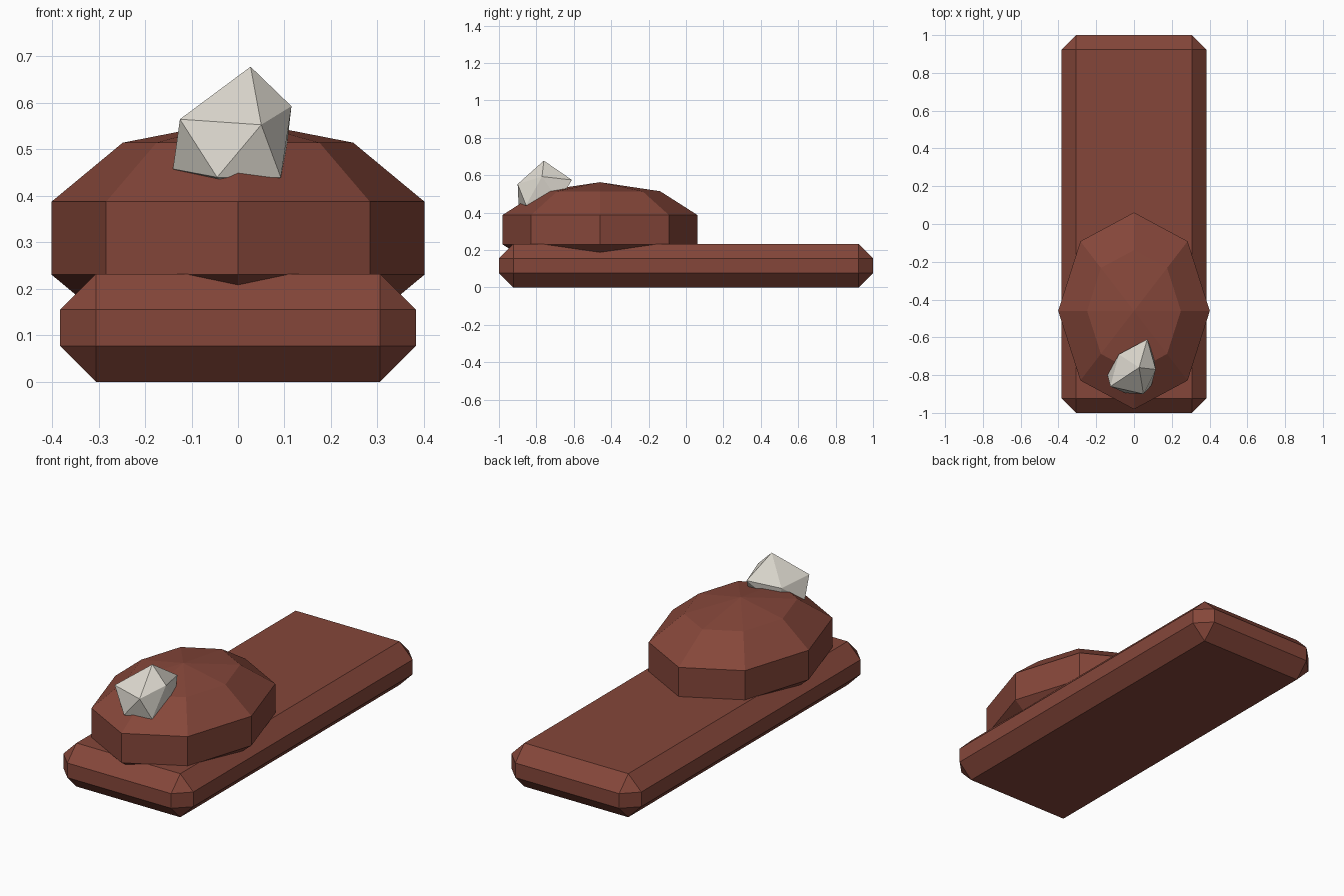
import bpy, bmesh
from mathutils import Matrix

if "Cube" in bpy.data.objects:
    bpy.data.objects.remove(bpy.data.objects["Cube"])


def material(name, rgb):
    m = bpy.data.materials.new(name)
    m.diffuse_color = (*rgb, 1)
    m.use_nodes = True
    m.node_tree.nodes["Principled BSDF"].inputs["Base Color"].default_value = m.diffuse_color
    return m


brown = material("red_brown", (0.235, 0.062, 0.042))
stone = material("pale_stone", (0.72, 0.69, 0.62))


def finish(bm, name, mat):
    bmesh.ops.recalc_face_normals(bm, faces=bm.faces)
    mesh = bpy.data.meshes.new(name)
    bm.to_mesh(mesh)
    bm.free()
    mesh.materials.append(mat)
    obj = bpy.data.objects.new(name, mesh)
    bpy.context.collection.objects.link(obj)
    return obj


# Long slab with chamfered edges
bm = bmesh.new()
bmesh.ops.create_cube(bm, size=1, matrix=Matrix.Translation((0, 0, 0.116))
                      @ Matrix.Diagonal((0.766, 2.0, 0.232, 1)))
bmesh.ops.bevel(bm, geom=bm.edges[:], offset=0.077, segments=1,
                affect='EDGES', profile=0.5)
finish(bm, "base_slab", brown)

# Low-poly squashed dome
bm = bmesh.new()
bmesh.ops.create_uvsphere(bm, u_segments=8, v_segments=5, radius=1,
                          matrix=Matrix.Translation((0, -0.46, 0.309))
                          @ Matrix.Diagonal((0.422, 0.548, 0.254, 1)))
finish(bm, "dome", brown)

# Irregular faceted rock half sunk into the dome
bm = bmesh.new()
for p in [(0.027, -0.76, 0.678), (0.115, -0.77, 0.593), (0.05, -0.90, 0.553),
          (-0.125, -0.86, 0.565), (0.07, -0.61, 0.575), (-0.08, -0.69, 0.543),
          (-0.14, -0.80, 0.458), (-0.045, -0.895, 0.44), (0.092, -0.855, 0.44),
          (0.10, -0.68, 0.46), (-0.06, -0.70, 0.43), (0.02, -0.76, 0.39)]:
    bm.verts.new(p)
bmesh.ops.convex_hull(bm, input=bm.verts[:])
finish(bm, "rock", stone)
